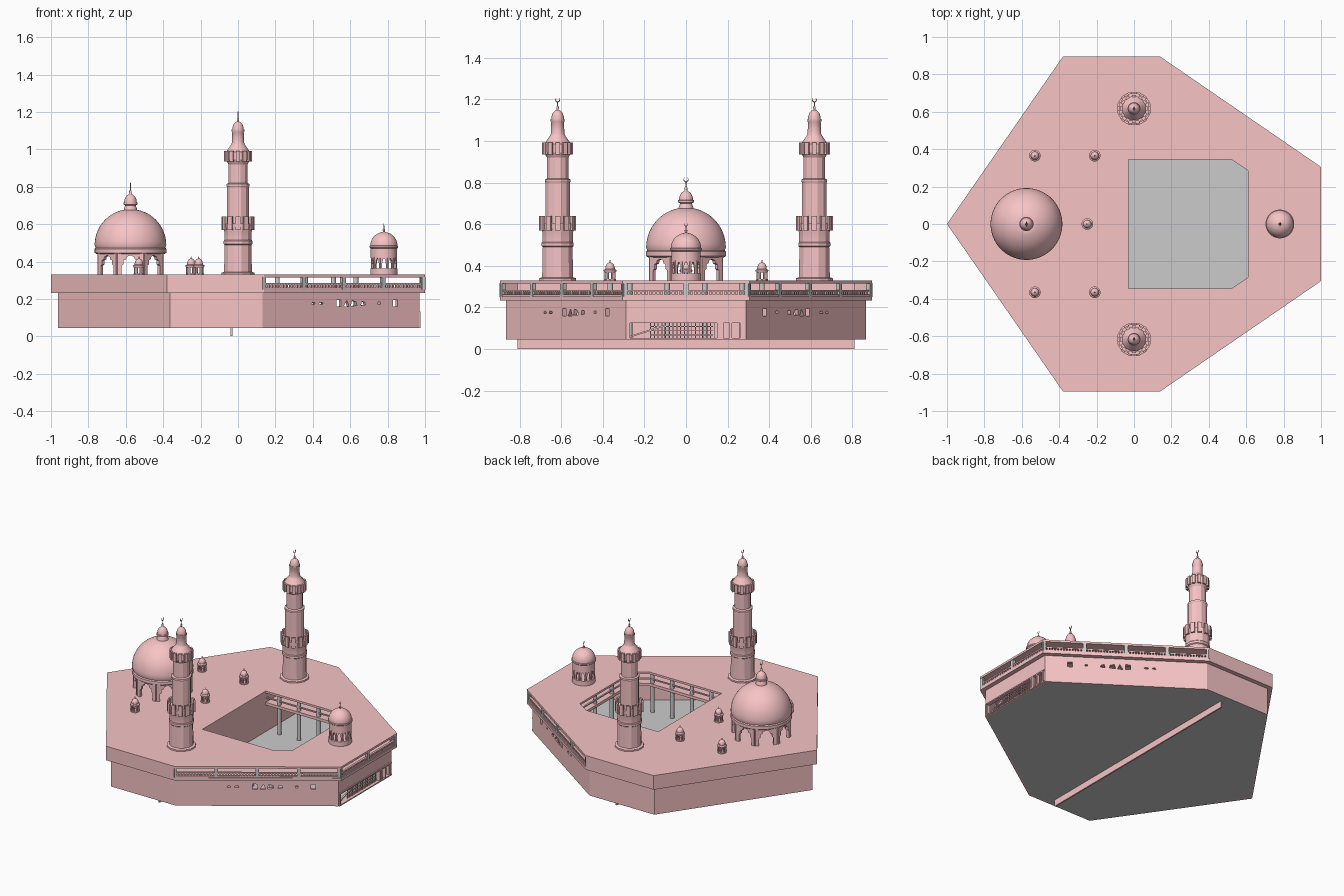
import bpy, bmesh
from math import pi, cos, sin, radians
from mathutils import Matrix, Vector

if "Cube" in bpy.data.objects:
    bpy.data.objects.remove(bpy.data.objects["Cube"])

pink = bpy.data.materials.new("pink_stone")
pink.diffuse_color = (0.93, 0.55, 0.56, 1)
pink.use_nodes = True
pink.node_tree.nodes["Principled BSDF"].inputs["Base Color"].default_value = pink.diffuse_color


def finish(name, bm, mat=pink, smooth=None):
    bmesh.ops.recalc_face_normals(bm, faces=bm.faces)
    me = bpy.data.meshes.new(name)
    bm.to_mesh(me)
    bm.free()
    ob = bpy.data.objects.new(name, me)
    bpy.context.collection.objects.link(ob)
    if mat:
        me.materials.append(mat)
    if smooth:
        bpy.ops.object.select_all(action='DESELECT')
        ob.select_set(True)
        bpy.context.view_layer.objects.active = ob
        bpy.ops.object.shade_smooth_by_angle(angle=radians(smooth))
    return ob


def add_box(bm, loc, size, rot=0):
    m = Matrix.Translation(loc) @ Matrix.Rotation(rot, 4, 'Z') @ Matrix.Diagonal((*size, 1))
    bmesh.ops.create_cube(bm, size=1, matrix=m)


def add_column(bm, x, y, z0, z1, r, n=12):
    bmesh.ops.create_cone(bm, cap_ends=True, segments=n, radius1=r, radius2=r, depth=z1 - z0,
                          matrix=Matrix.Translation((x, y, (z0 + z1) / 2)))


def prism(name, outline, z0, z1, hole=None, mat=pink):
    bm = bmesh.new()
    for loop in [outline] + ([hole] if hole else []):
        vs = [bm.verts.new((x, y, z0)) for x, y in loop]
        for i in range(len(vs)):
            bm.edges.new((vs[i - 1], vs[i]))
    bmesh.ops.triangle_fill(bm, edges=bm.edges[:], use_beauty=True, normal=(0, 0, 1))
    ext = bmesh.ops.extrude_face_region(bm, geom=bm.faces[:])
    bmesh.ops.translate(bm, verts=[v for v in ext["geom"] if isinstance(v, bmesh.types.BMVert)],
                        vec=(0, 0, z1 - z0))
    return finish(name, bm, mat)


def add_panel(bm, pts, origin, u, n, depth):
    """Flat (u, z) polygon extruded both ways along n."""
    o, u, n = Vector(origin), Vector(u), Vector(n)
    rings = [[bm.verts.new(o + u * a + Vector((0, 0, b)) + n * d) for a, b in pts]
             for d in (-depth / 2, depth / 2)]
    k = len(pts)
    bm.faces.new(rings[0][::-1])
    bm.faces.new(rings[1])
    for i in range(k):
        j = (i + 1) % k
        bm.faces.new((rings[0][i], rings[0][j], rings[1][j], rings[1][i]))


def lathe(name, prof, x, y, n=32, smooth=28):
    bm = bmesh.new()
    rings = [[bm.verts.new((x + r * cos(2 * pi * (i + .5) / n), y + r * sin(2 * pi * (i + .5) / n), z))
              for i in range(n)] for r, z in prof]
    for a, b in zip(rings, rings[1:]):
        for i in range(n):
            j = (i + 1) % n
            bm.faces.new((a[i], a[j], b[j], b[i]))
    bmesh.ops.remove_doubles(bm, verts=bm.verts, dist=1e-5)
    return finish(name, bm, pink, smooth)


def dome(r, z, h, n=10):
    return [(r * cos(pi / 2 * i / n) if i < n else 0, z + h * sin(pi / 2 * i / n)) for i in range(n + 1)]


def inset(pts, d):
    """Offset a counter-clockwise outline inwards."""
    out = []
    for i, p in enumerate(pts):
        a, b, c = Vector(pts[i - 1]), Vector(p), Vector(pts[(i + 1) % len(pts)])
        e, f = (b - a).normalized(), (c - b).normalized()
        n, m = Vector((-e.y, e.x)), Vector((-f.y, f.x))
        q = b + (n + m) * (d / (1 + n.dot(m)))
        out.append((q.x, q.y))
    return out


def crescent(x, y, z, r):
    cu = bpy.data.curves.new("crescent", 'CURVE')
    cu.dimensions, cu.bevel_depth, cu.bevel_resolution = '3D', r * .32, 1
    sp = cu.splines.new('POLY')
    sp.points.add(14)
    for i, p in enumerate(sp.points):
        a = radians(125 + 290 * i / 14)
        p.co = (x, y + r * cos(a), z + r * sin(a), 1)
        p.radius = .25 + .75 * sin(pi * i / 14)
    cu.materials.append(pink)
    bpy.context.collection.objects.link(bpy.data.objects.new("crescent", cu))


def arcade(name, x, y, r, z0, z1, n, wfrac, spring, thick):
    """Ring of arched panels with scalloped pointed heads."""
    bm = bmesh.new()
    w = r * sin(pi / n) / cos(pi / n)
    o, h = w * wfrac, z1 - z0
    rise = h * .9 - spring
    arch = [(o, 0), (o, spring), (o * .8, spring + rise * .1), (o * .8, spring + rise * .5),
            (o * .5, spring + rise * .6), (o * .42, spring + rise * .85), (0, spring + rise)]
    pts = [(w, h), (w, 0)] + arch + [(-a, b) for a, b in arch[-2::-1]] + [(-w, 0), (-w, h)]
    for i in range(n):
        a = 2 * pi * i / n
        nrm = (cos(a), sin(a), 0)
        add_panel(bm, pts, (x + r * nrm[0], y + r * nrm[1], z0), (-sin(a), cos(a), 0), nrm, thick)
    finish(name, bm)


# outlines
outer = [(-1, 0), (-.38, -.895), (.14, -.895), (1, -.305), (1, .305), (.14, .895), (-.38, .895)]
body = inset(outer, .03)
court = [(-.03, -.345), (.52, -.345), (.61, -.285), (.61, .285), (.52, .345), (-.03, .345)]

# floors, roof and lower walls
prism("ground_floor", inset(outer, .035), .045, .05, mat=None)
prism("upper_floor", outer, .233, .252, court)
prism("roof", outer, .316, .33, court)
walls = prism("lower_walls", body, .045, .233, inset(body, .02))
inn = inset(outer, .02)
prism("upper_solid_wall", [outer[i] for i in (2, 1, 0, 6, 5)] + [inn[i] for i in (5, 6, 0, 1, 2)], .25, .318)
bm = bmesh.new()
add_box(bm, (-.035, 0, .165), (.01, 1.62, .328))
finish("partition_wall", bm)

# window holes: (x along the wall, width, height, shape)
quad = [(-.5, -.5), (.5, -.5), (.5, .5), (-.5, .5)]
tri = [(-.5, -.5), (.5, -.5), (.1, .5)]
para = [(-.5, -.5), (.5, -.4), (.35, .3), (-.3, .5)]
wins = [(.405, .022, .012, para), (.445, .03, .012, para), (.54, .03, .035, quad), (.58, .035, .035, tri),
        (.62, .04, .03, para), (.67, .03, .022, para), (.755, .016, .012, quad), (.84, .03, .035, quad)]
cut = bmesh.new()
for s in (-1, 1):
    a, b = Vector((body[2][0], s * .867)), Vector((body[3][0], s * abs(body[3][1])))
    d = (b - a).normalized()
    for x, w, h, shp in wins:
        p = a + (b - a) * ((x - a.x) / (b.x - a.x))
        add_panel(cut, [(u * w, v * h) for u, v in shp], (p.x, p.y, .177), (d.x, d.y, 0), (-d.y, d.x, 0), .08)
add_box(cut, (.965, -.06, .088), (.1, .42, .075))
add_box(cut, (.965, .215, .088), (.1, .09, .075))
cutter = finish("window_cutter", cut)
cutter.hide_render = True
mod = walls.modifiers.new("windows", 'BOOLEAN')
mod.operation, mod.object, mod.solver = 'DIFFERENCE', cutter, 'EXACT'
bpy.context.view_layer.objects.active = walls
bpy.ops.object.modifier_apply(modifier=mod.name)
bpy.data.objects.remove(cutter)

# entrance frame, grid and sloped stair panel
bm = bmesh.new()
for z in (.048, .128):
    add_box(bm, (.967, 0, z), (.02, .57, .008))
for y in (-.28, .158, .175, .215, .27):
    add_box(bm, (.967, y, .088), (.02, .01, .08))
for i in range(18):
    add_box(bm, (.955, -.17 + i * .018, .088), (.006, .004, .08))
for z in (.068, .088, .108):
    add_box(bm, (.955, -.02, z), (.006, .3, .004))
add_panel(bm, [(-.27, .055), (-.1, .11), (-.1, .118), (-.27, .063)], (.955, 0, 0), (0, 1, 0), (1, 0, 0), .01)
finish("entrance_screen", bm)

# upper gallery: railing, balusters, columns on the three open sides
rail, cols = bmesh.new(), bmesh.new()
edge = inset(outer, .014)
for i, n in ((2, 4), (3, 2), (4, 4)):
    a, b = Vector(edge[i]), Vector(edge[i + 1])
    d, m = b - a, (a + b) / 2
    rot = Vector((1, 0)).angle_signed(d) * -1
    add_box(rail, (m.x, m.y, .28), (d.length, .014, .009), rot)
    add_box(rail, (m.x, m.y, .257), (d.length, .018, .01), rot)
    k = int(d.length / .018)
    for j in range(k):
        p = a + d * ((j + .5) / k)
        add_box(rail, (p.x, p.y, .268), (.009, .008, .02), rot)
    for j in range(n + 1):
        p = a + d * (j / n)
        add_box(cols, (p.x, p.y, .284), (.022, .022, .066), rot)
# courtyard railing and columns
ring = inset(court, -.012)
for a, b in zip(ring[:-1], ring[1:]):
    a, b = Vector(a), Vector(b)
    d, m = b - a, (a + b) / 2
    add_box(rail, (m.x, m.y, .28), (d.length, .01, .008), -Vector((1, 0)).angle_signed(d))
finish("gallery_railing", rail)
spots = [(x, s * .365) for s in (-1, 1) for x in (.06, .21, .36, .51)] + [(.63, y) for y in (-.27, -.09, .09, .27)]
for x, y in spots:
    add_column(cols, x, y, .05, .318, .013)
finish("columns", cols, None)

# minarets
for s in (-1, 1):
    y = s * .617
    lathe("minaret_shaft", [(0, .33), (.092, .33), (.092, .34), (.077, .345), (.074, .49), (.08, .495), (.08, .51),
                            (.076, .515), (.076, .56), (.084, .585), (.084, .605), (.061, .605), (.061, .8),
                            (.064, .805), (.064, .815), (.053, .82), (.053, .92), (.067, .945), (.067, .985),
                            (.06, .995), (.035, 1.03), (0, 1.03)], 0, y, 12)
    lathe("minaret_cap", [(0, 1.025), (.037, 1.025), (.033, 1.035), (.031, 1.09), (.034, 1.095), (.034, 1.105)]
          + dome(.031, 1.105, .045, 6)[:-1] + [(.005, 1.15), (.006, 1.162), (.002, 1.17), (.002, 1.19), (0, 1.19)],
          0, y, 20, 35)
    crescent(0, y, 1.198, .01)
    bm = bmesh.new()
    for i in range(12):
        a = 2 * pi * i / 12
        for r, z, h, w in ((.083, .605, .07, .026), (.068, .963, .058, .022)):
            add_box(bm, (r * cos(a), y + r * sin(a), z), (.012, w, h), a)
    finish("minaret_battlements", bm)

# main dome
X = -.575
arcade("main_dome_arcade", X, 0, .168, .33, .445, 8, .68, .05, .018)
lathe("main_dome", [(0, .44), (.182, .44), (.192, .447), (.192, .468), (.187, .474)] + dome(.192, .488, .192, 16)[:-2]
      + [(.036, .676), (.034, .685), (.028, .7), (.038, .705), (.038, .715)] + dome(.034, .716, .045, 6)[:-1]
      + [(.006, .765), (.007, .775), (.002, .785), (.002, .805), (0, .805)], X, 0, 48, 35)
crescent(X, 0, .815, .011)

# small dome
X = .78
lathe("small_dome_base", [(0, .33), (.073, .33), (.073, .362), (0, .362)], X, 0, 24)
arcade("small_dome_arcade", X, 0, .064, .36, .425, 12, .62, .03, .012)
lathe("small_dome", [(0, .42), (.071, .42), (.071, .47), (.077, .475), (.077, .484)] + dome(.073, .485, .073)[:-1]
      + [(.005, .56), (.007, .57), (.002, .578), (.002, .592), (0, .592)], X, 0, 32, 35)
crescent(X, 0, .598, .007)

# little roof lanterns
for x, y in ((-.53, .365), (-.53, -.365), (-.21, .365), (-.21, -.365), (-.25, 0)):
    bm = bmesh.new()
    for i in range(8):
        a = 2 * pi * (i + .5) / 8
        add_box(bm, (x + .024 * cos(a), y + .024 * sin(a), .352), (.007, .007, .046), a)
    add_column(bm, x, y, .33, .336, .029, 8)
    finish("lantern_posts", bm)
    lathe("lantern_cap", [(0, .368), (.027, .368), (.031, .374), (.031, .38), (.023, .385), (.023, .392)]
          + dome(.022, .392, .024, 6)[:-1] + [(.003, .417), (.002, .428), (0, .428)], x, y, 16, 35)
